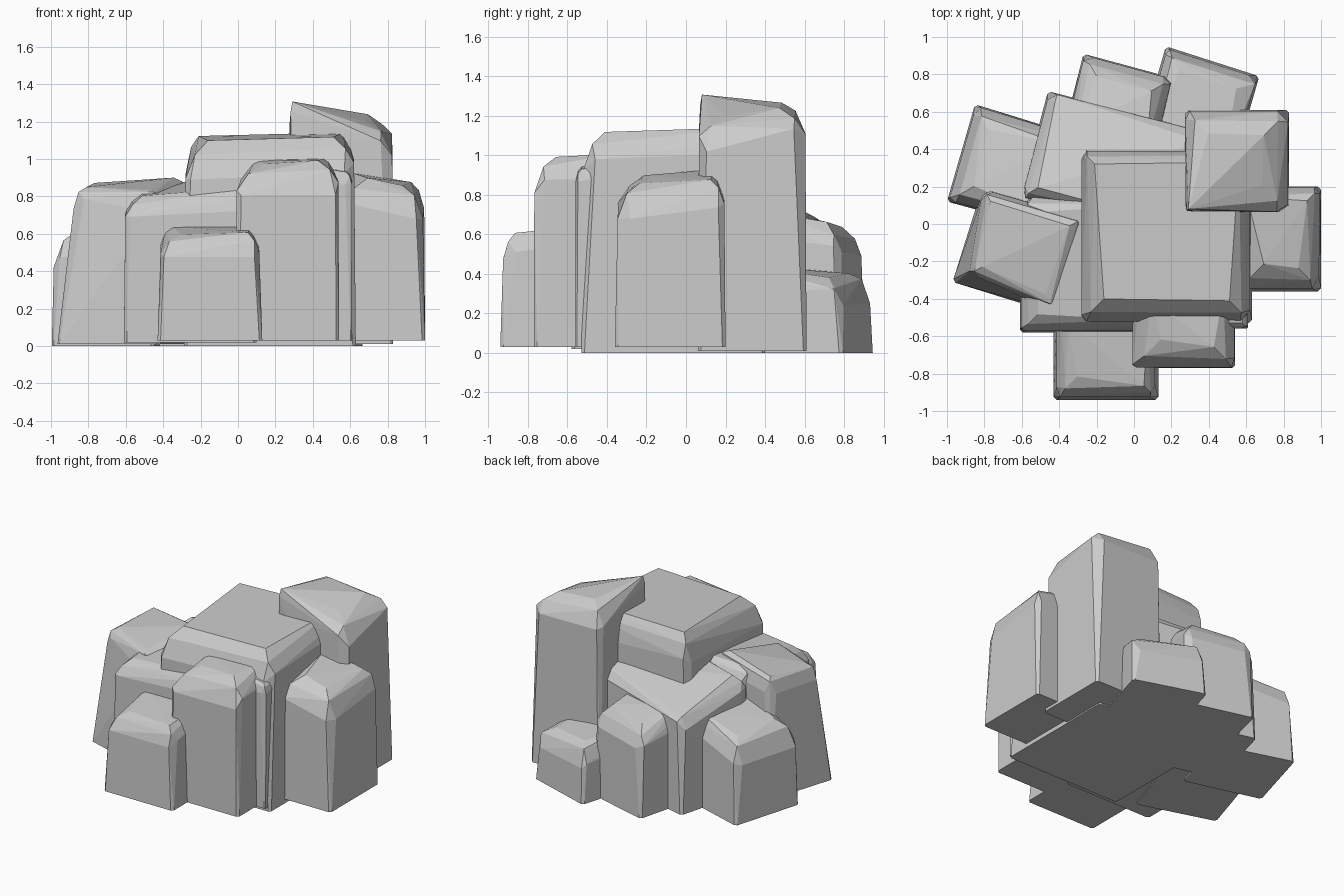
import bpy, bmesh, random
from mathutils import Vector

if "Cube" in bpy.data.objects:
    bpy.data.objects.remove(bpy.data.objects["Cube"])

random.seed(4)


def boulder(name, base, heights, insets, drop=0.14, taper=0.97, z0=0.0, chamfer=0.04):
    """Chiselled block: chamfered footprint, tapered shoulder and a sloping cap.
    Corners run front-left, front-right, back-right, back-left."""
    tapers = taper if isinstance(taper, tuple) else (taper,) * 4
    pts = [Vector(p) for p in base]
    mid = sum(pts, Vector((0, 0))) / 4
    bm = bmesh.new()

    def jig(a):
        return random.uniform(-a, a)

    for i, p in enumerate(pts):
        nxt = (pts[(i + 1) % 4] - p).normalized()
        prv = (pts[i - 1] - p).normalized()
        # foot of the corner
        for d in (nxt, prv):
            q = p + d * chamfer * 0.4
            bm.verts.new((q.x, q.y, z0))
        # shoulder, cut back unevenly on both sides of the corner
        s = mid + (p - mid) * tapers[i]
        for d in (nxt, prv):
            q = s + d * (chamfer + jig(0.025))
            bm.verts.new((q.x, q.y, heights[i] - drop + jig(0.05)))
        # half-way chip and cap corner
        t = s + (nxt + prv) * insets[i]
        h = s + (nxt + prv) * insets[i] * 0.42
        bm.verts.new((h.x, h.y, heights[i] - drop * 0.38 + jig(0.015)))
        bm.verts.new((t.x, t.y, heights[i] + jig(0.004)))
    hull = bmesh.ops.convex_hull(bm, input=bm.verts[:])
    junk = {g for g in hull["geom_interior"] + hull["geom_unused"]
            if isinstance(g, bmesh.types.BMVert)}
    bmesh.ops.delete(bm, geom=list(junk), context='VERTS')
    bmesh.ops.dissolve_limit(bm, angle_limit=0.04, verts=bm.verts[:], edges=bm.edges[:])
    bmesh.ops.recalc_face_normals(bm, faces=bm.faces[:])
    mesh = bpy.data.meshes.new(name)
    bm.to_mesh(mesh)
    bm.free()
    obj = bpy.data.objects.new(name, mesh)
    bpy.context.collection.objects.link(obj)
    return obj


def rect(x0, x1, y0, y1):
    return [(x0, y0), (x1, y0), (x1, y1), (x0, y1)]


# Central mass and the tall tower behind it
boulder("central_block", rect(-0.29, 0.63, -0.53, 0.40), (1.10, 1.12, 1.14, 1.12),
        (0.12, 0.11, 0.06, 0.07), drop=0.17, taper=0.98)
boulder("tower_block", rect(0.27, 0.83, 0.06, 0.61), (1.31, 1.20, 1.24, 1.27),
        (0.015, 0.14, 0.13, 0.12), drop=0.14, taper=0.98, z0=0.01)

# Right flank
boulder("right_block", rect(0.55, 1.00, -0.36, 0.20), (0.90, 0.86, 0.88, 0.93),
        (0.13, 0.11, 0.07, 0.05), drop=0.15, taper=(0.94, 0.95, 0.98, 0.98), z0=0.03)

# Front steps
boulder("front_block", rect(-0.01, 0.54, -0.77, -0.30), (0.97, 0.99, 1.01, 1.00),
        (0.15, 0.11, 0.06, 0.10), drop=0.16, taper=0.99, z0=0.03)
boulder("front_low_block", rect(-0.43, 0.13, -0.94, -0.45), (0.60, 0.61, 0.64, 0.64),
        (0.11, 0.06, 0.04, 0.06), drop=0.09, taper=0.94, z0=0.03)
boulder("front_left_step", rect(-0.61, 0.10, -0.58, 0.15), (0.80, 0.85, 0.90, 0.86),
        (0.09, 0.06, 0.04, 0.08), drop=0.10, taper=0.98, z0=0.02)
boulder("front_seam_slab", rect(0.40, 0.61, -0.56, -0.30), (0.95, 0.93, 0.96, 0.96),
        (0.03, 0.03, 0.03, 0.03), drop=0.08, taper=0.99, z0=0.03, chamfer=0.02)

# Left flank, turned outward
boulder("left_block", [(-0.97, -0.31), (-0.42, -0.48), (-0.25, 0.04), (-0.81, 0.20)],
        (0.85, 0.84, 0.90, 0.87), (0.06, 0.07, 0.06, 0.05), drop=0.08,
        taper=(0.76, 0.95, 0.95, 0.95), z0=0.01)
boulder("back_left_block", [(-1.00, 0.12), (-0.45, -0.03), (-0.33, 0.48), (-0.85, 0.64)],
        (0.62, 0.68, 0.65, 0.59), (0.11, 0.05, 0.06, 0.10), drop=0.15, taper=0.97)

# Rear steps
boulder("back_step", [(-0.61, 0.14), (0.30, -0.08), (0.44, 0.48), (-0.46, 0.71)],
        (0.84, 0.88, 0.80, 0.72), (0.07, 0.05, 0.05, 0.10), drop=0.10, taper=0.98)
boulder("back_block", [(-0.38, 0.48), (0.11, 0.35), (0.21, 0.78), (-0.27, 0.91)],
        (0.71, 0.71, 0.66, 0.64), (0.05, 0.05, 0.09, 0.09), drop=0.16, taper=0.97)
boulder("back_low_block", [(0.02, 0.42), (0.52, 0.27), (0.67, 0.79), (0.17, 0.95)],
        (0.44, 0.44, 0.38, 0.40), (0.05, 0.05, 0.09, 0.09), drop=0.10, taper=0.96)
